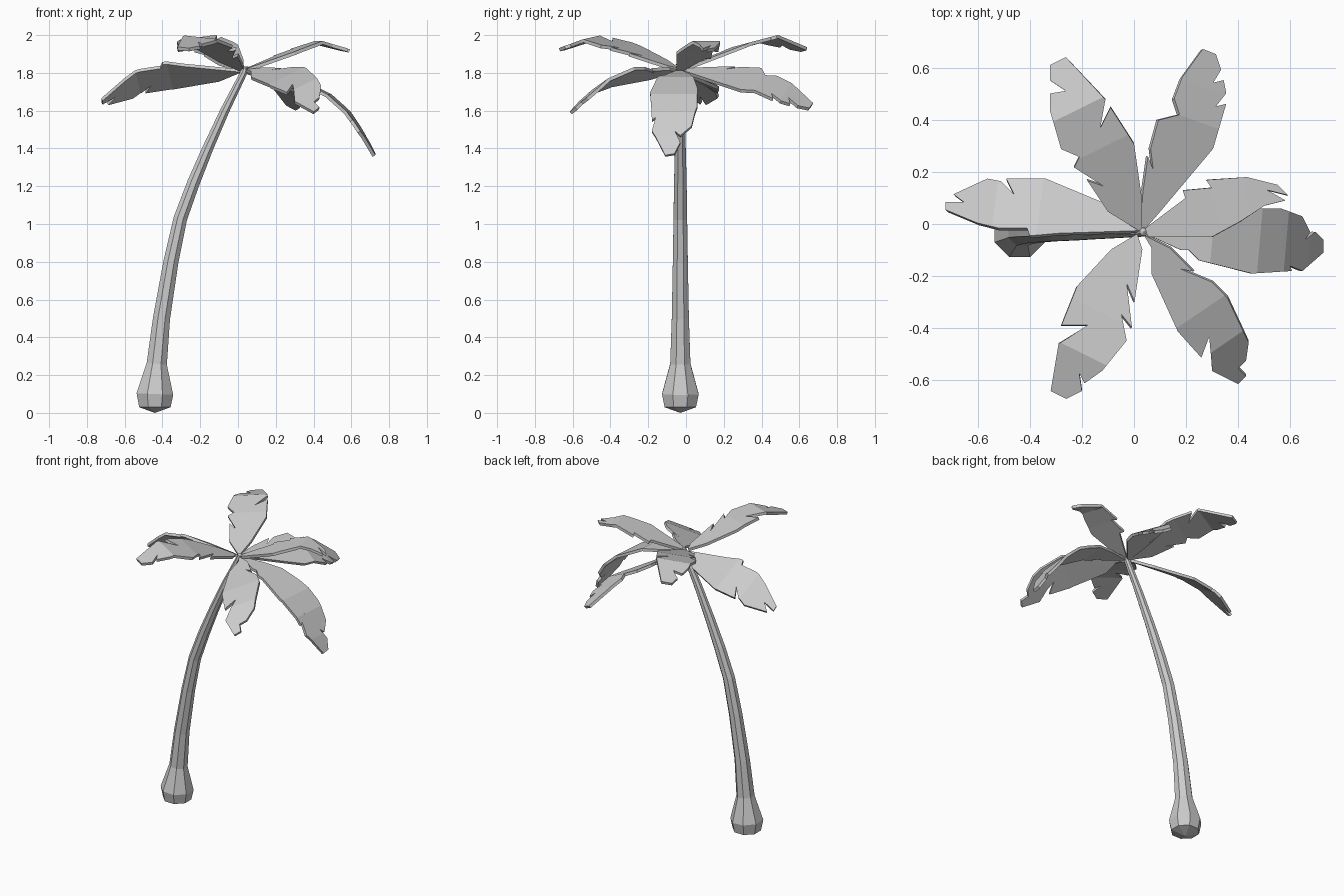
import bpy, bmesh, math
from mathutils import Vector

cube = bpy.data.objects.get("Cube")
if cube:
    bpy.data.objects.remove(cube, do_unlink=True)

GREY = (0.6, 0.6, 0.6, 1.0)
plain_grey = bpy.data.materials.new("plain_grey")
plain_grey.use_nodes = True
plain_grey.diffuse_color = GREY
plain_grey.node_tree.nodes["Principled BSDF"].inputs["Base Color"].default_value = GREY

CROWN = Vector((0.03, -0.03))   # where the fronds meet, seen from above


def finish(bm, name):
    """Turn a bmesh into a flat shaded object with the shared material."""
    mesh = bpy.data.meshes.new(name)
    bm.to_mesh(mesh)
    bm.free()
    mesh.materials.append(plain_grey)
    obj = bpy.data.objects.new(name, mesh)
    bpy.context.scene.collection.objects.link(obj)
    return obj


def build_trunk(stations, sides=8):
    """Loft rings of (x, z, radius) square to the curved path, capped by points."""
    bm = bmesh.new()
    rings = []
    for i, (x, z, radius) in enumerate(stations):
        before, after = stations[max(i - 1, 0)], stations[min(i + 1, len(stations) - 1)]
        lean = math.atan2(after[0] - before[0], after[1] - before[1])
        ring = []
        for k in range(sides):
            a = math.tau * (k + 0.5) / sides
            across, depth = radius * math.cos(a), radius * math.sin(a)
            ring.append(bm.verts.new((x + across * math.cos(lean), CROWN.y + depth,
                                      z - across * math.sin(lean))))
        rings.append(ring)
    for low, high in zip(rings, rings[1:]):
        for k in range(sides):
            n = (k + 1) % sides
            bm.faces.new((low[k], low[n], high[n], high[k]))
    first, last = stations[0], stations[-1]
    root = bm.verts.new((first[0], CROWN.y, 0))
    top = bm.verts.new((last[0], CROWN.y, last[1] + 0.01))
    for k in range(sides):
        n = (k + 1) % sides
        bm.faces.new((rings[0][n], rings[0][k], root))
        bm.faces.new((rings[-1][k], rings[-1][n], top))
    bmesh.ops.recalc_face_normals(bm, faces=bm.faces[:])
    return finish(bm, "trunk")


def spine_height(spine, d):
    """Height of the frond's midrib at distance d from the crown."""
    for (d0, z0), (d1, z1) in zip(spine, spine[1:]):
        if d <= d1 or (d1, z1) == spine[-1]:
            return z0 + (z1 - z0) * (d - d0) / (d1 - d0)


def build_frond(name, tip, spine, roll, outline):
    """Torn leaf blade: plan outline in hundredths, creased along the spine.
    Roll is the rise per unit towards the blade's left, looking outwards."""
    along = (Vector(tip) / 100 - CROWN).normalized()
    left = Vector((-along.y, along.x))
    bm = bmesh.new()
    blade = bm.faces.new([bm.verts.new((x / 100, y / 100, 0)) for x, y in outline])
    blade.normal_update()
    if blade.normal.z < 0:
        blade.normal_flip()
    bmesh.ops.triangulate(bm, faces=bm.faces[:])
    # crease lines across the blade
    for d, _ in spine[1:-1]:
        spot = CROWN + along * d
        bmesh.ops.bisect_plane(bm, geom=bm.verts[:] + bm.edges[:] + bm.faces[:],
                               plane_co=(spot.x, spot.y, 0),
                               plane_no=(along.x, along.y, 0))
    for v in bm.verts:
        offset = v.co.xy - CROWN
        v.co.z = spine_height(spine, offset.dot(along)) + roll * offset.dot(left)
    obj = finish(bm, name)
    solid = obj.modifiers.new("thickness", 'SOLIDIFY')
    solid.thickness = 0.018
    solid.offset = 0
    return obj


# Curved trunk with a swollen foot
build_trunk([(-.44, .03, .09), (-.44, .1, .105), (-.43, .26, .058), (-.405, .5, .049),
             (-.355, .8, .043), (-.305, 1.03, .039), (-.235, 1.22, .036),
             (-.16, 1.4, .031), (-.07, 1.6, .026), (.03, 1.8, .02), (.038, 1.825, .016)])

# Fronds, anticlockwise from the left side of the model
build_frond("frond_left_raised", (59, 13), [(0, 1.81), (.3, 1.92), (.42, 1.96), (.6, 1.91)], 0,
            [(4, -2), (20, 10), (19, 13), (30, 14), (28, 17), (43, 18), (55, 15), (59, 11),
             (51, 13), (58, 9), (50, 7), (41, 1), (30, -5), (6, -5)])

build_frond("frond_back_left", (28, 66), [(0, 1.81), (.47, 1.77), (.6, 1.71), (.74, 1.62)], .5,
            [(2, -4), (9, 4), (30, 29), (35, 46), (31, 45), (35, 50), (34, 55), (30, 54),
             (33, 59), (31, 65), (26, 67), (18, 56), (15, 48), (17, 42), (9, 40), (6, 29),
             (7, 21), (5, 26), (3, 12)])

build_frond("frond_back_right", (-29, 62), [(0, 1.81), (.36, 1.94), (.53, 1.98), (.74, 1.92)], -.12,
            [(3, -3), (3, 10), (0, 31), (-9, 45), (-13, 37), (-11, 48), (-26, 64), (-32, 61),
             (-32, 55), (-26, 51), (-32, 50), (-32, 43), (-28, 29), (-21, 26), (-23, 22),
             (-12, 15), (-18, 17), (-10, 5)])

build_frond("frond_right", (-72, 7), [(0, 1.81), (.4, 1.81), (.57, 1.77), (.75, 1.65)], .6,
            [(2, -3), (-10, 7), (-34, 17), (-49, 17), (-46, 11), (-51, 16), (-56, 17),
             (-69, 11), (-65, 8), (-72, 8), (-72, 5), (-60, 0), (-52, -2), (-41, -2),
             (-40, -5), (-29, -4)])

build_frond("frond_front_right", (-28, -65), [(0, 1.81), (.35, 1.94), (.52, 1.98), (.72, 1.92)], -.1,
            [(1, -4), (-9, -10), (-22, -24), (-28, -39), (-18, -39), (-29, -46), (-32, -64),
             (-26, -67), (-20, -64), (-21, -57), (-19, -61), (-12, -56), (-3, -45),
             (-5, -35), (-1, -40), (-3, -23), (0, -30), (3, -10)])

build_frond("frond_front_left", (41, -59), [(0, 1.81), (.38, 1.77), (.53, 1.72), (.67, 1.61)], .4,
            [(4, -4), (7, -9), (7, -19), (17, -41), (26, -51), (29, -43), (30, -56), (40, -61),
             (43, -58), (40, -55), (43, -52), (44, -45), (36, -28), (30, -22), (18, -17),
             (23, -18), (14, -9)])

build_frond("frond_left_drooping", (72, -9),
            [(0, 1.81), (.27, 1.77), (.45, 1.68), (.55, 1.59), (.64, 1.46), (.7, 1.35)], 0,
            [(4, -3), (20, 2), (42, 6), (56, 6), (64, 3), (67, -3), (65, -6), (69, -3),
             (72, -6), (72, -11), (64, -18), (59, -16), (57, -10), (60, -18), (45, -19),
             (25, -14), (21, -10), (18, -10), (7, -5)])
